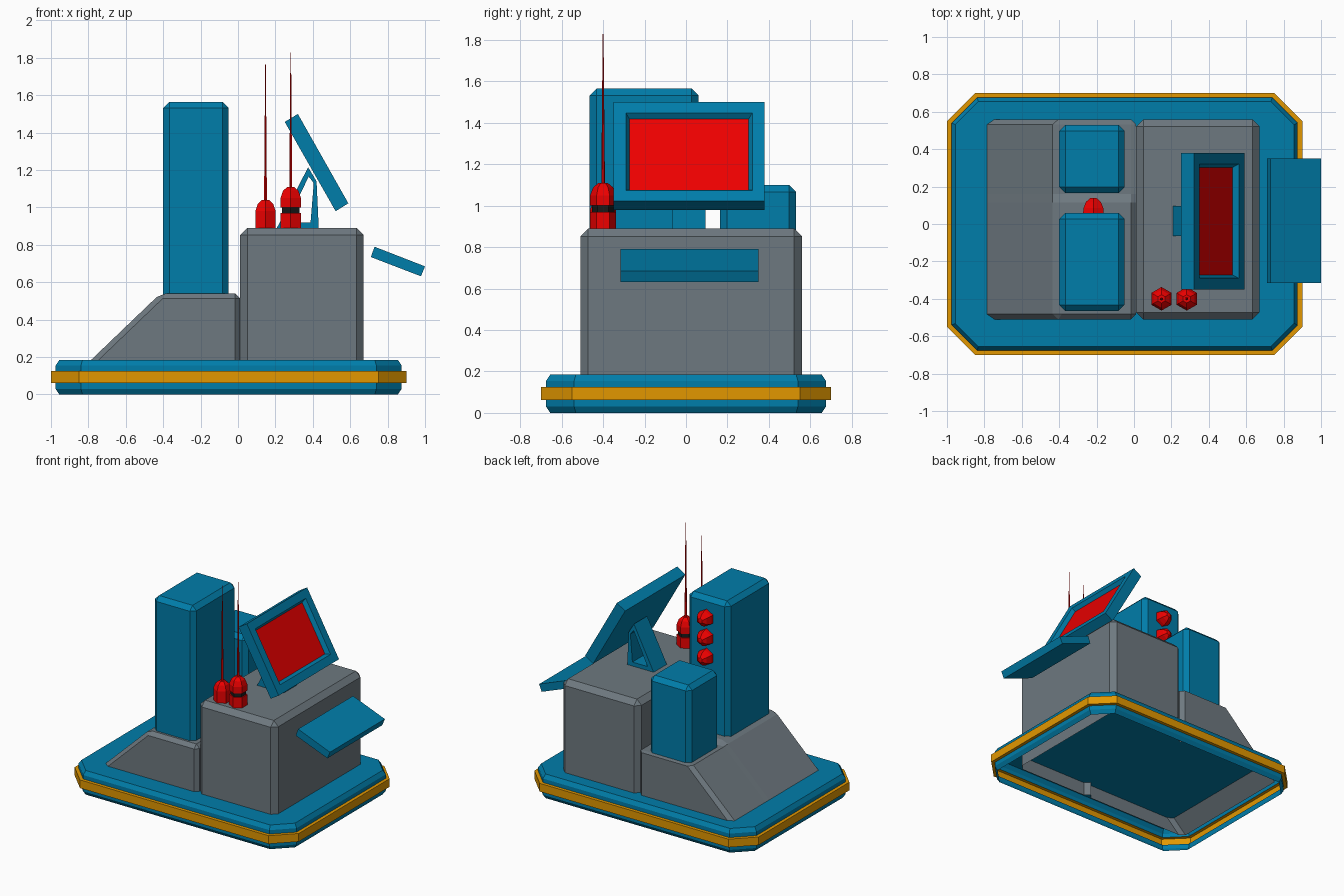
import bpy, bmesh, math
from mathutils import Matrix, Vector

if "Cube" in bpy.data.objects:
    bpy.data.objects.remove(bpy.data.objects["Cube"])


def material(name, rgb):
    m = bpy.data.materials.new(name)
    m.diffuse_color = (*rgb, 1)
    m.use_nodes = True
    m.node_tree.nodes["Principled BSDF"].inputs["Base Color"].default_value = m.diffuse_color
    return m


BLUE = material("blue", (0.0, 0.205, 0.40))
ORANGE = material("orange", (0.76, 0.31, 0.0))
RED = material("red", (0.85, 0.0, 0.0))
BLACK = material("black", (0.01, 0.01, 0.01))
GREY = material("grey", (0.155, 0.19, 0.215))


def finish(bm, name, *mats):
    bmesh.ops.remove_doubles(bm, verts=bm.verts, dist=1e-5)
    bmesh.ops.recalc_face_normals(bm, faces=bm.faces)
    me = bpy.data.meshes.new(name)
    bm.to_mesh(me)
    bm.free()
    ob = bpy.data.objects.new(name, me)
    bpy.context.collection.objects.link(ob)
    for m in mats:
        me.materials.append(m)
    return ob


def prism(profile, y0, y1):
    """Extrude an xz profile along y."""
    bm = bmesh.new()
    f = bm.faces.new([bm.verts.new((x, y0, z)) for x, z in profile])
    ext = bmesh.ops.extrude_face_region(bm, geom=[f])["geom"]
    moved = [v for v in ext if isinstance(v, bmesh.types.BMVert)]
    bmesh.ops.translate(bm, verts=moved, vec=(0, y1 - y0, 0))
    if f.is_valid and len(bm.faces) == len(profile) + 1:
        bm.faces.new([v for v in bm.verts if abs(v.co.y - y0) < 1e-6])
    bmesh.ops.recalc_face_normals(bm, faces=bm.faces)
    return bm


def block(profile, y0, y1, bevel):
    """Chamfered block with an open underside."""
    bm = prism(profile, y0, y1)
    bottom = [f for f in bm.faces if f.normal.z < -0.9]
    bmesh.ops.delete(bm, geom=bottom, context='FACES')
    edges = [e for e in bm.edges if len(e.link_faces) == 2]
    bmesh.ops.bevel(bm, geom=edges, offset=bevel, offset_type='OFFSET',
                    segments=1, affect='EDGES', clamp_overlap=True)
    return bm


def cut(bm, co, no):
    bmesh.ops.bisect_plane(bm, geom=bm.verts[:] + bm.edges[:] + bm.faces[:],
                           plane_co=co, plane_no=no)


def open_joint(bm):
    """Remove the wall below deck level where the two housings meet."""
    cut(bm, (0, 0, 0.185), (0, 0, 1))
    gone = [f for f in bm.faces if f.calc_center_median().z < 0.185
            and abs(f.calc_center_median().x - 0.012) < 0.005]
    bmesh.ops.delete(bm, geom=gone, context='FACES')


def rect(x0, x1, z0, z1):
    return [(x0, z0), (x1, z0), (x1, z1), (x0, z1)]


def skin(bm, rings):
    faces = []
    for a, b in zip(rings, rings[1:]):
        for i in range(len(a)):
            j = (i + 1) % len(a)
            faces.append(bm.faces.new((a[i], a[j], b[j], b[i])))
    return faces


def octagon(bm, z, inset):
    hx, hy, c = 0.95 - inset, 0.70 - inset, 0.15 - 0.586 * inset
    pts = [(hx, hy - c), (hx - c, hy), (c - hx, hy), (-hx, hy - c),
           (-hx, c - hy), (c - hx, -hy), (hx - c, -hy), (hx, c - hy)]
    return [bm.verts.new((x - 0.05, y, z)) for x, y in pts]


def lathe(name, profile, mat, matrix):
    """Six-sided revolved part from (radius, height) pairs."""
    bm = bmesh.new()
    rings = [[bm.verts.new((r * math.sin(i * math.pi / 3), r * math.cos(i * math.pi / 3), z))
              for i in range(6)] for r, z in profile]
    skin(bm, rings)
    bmesh.ops.transform(bm, matrix=matrix, verts=bm.verts)
    return finish(bm, name, mat)


# Base: hollow octagonal plinth, orange band is part of its wall
bm = bmesh.new()
rings = [octagon(bm, z, d) for z, d in
         ((0, 0.045), (0.03, 0.025), (0.0625, 0.025), (0.0625, 0), (0.125, 0),
          (0.125, 0.025), (0.155, 0.025), (0.185, 0.045))]
for i, f in enumerate(skin(bm, rings)):
    f.material_index = 1 if 2 <= i // 8 <= 4 else 0
bm.faces.new(rings[-1])
finish(bm, "base", BLUE, ORANGE)

# Wedge housing, its rear deck stepped slightly down
bm = block([(-0.895, 0.08), (0.012, 0.08), (0.012, 0.54), (-0.415, 0.54)], -0.51, 0.56, 0.028)
open_joint(bm)
for y in (0.115, 0.16):
    cut(bm, (0, y, 0), (0, 1, 0))
for v in bm.verts:
    if v.co.y > 0.155:
        v.co.z = min(v.co.z, 0.517)
finish(bm, "wedge_housing", GREY)

# Main housing
bm = block(rect(0.012, 0.672, 0.08, 0.89), -0.51, 0.56, 0.038)
open_joint(bm)
finish(bm, "main_housing", GREY)

# Towers
finish(block(rect(-0.40, -0.05, 0.51, 1.565), -0.465, 0.06, 0.033), "tall_tower", BLUE)
finish(block(rect(-0.40, -0.05, 0.51, 1.10), 0.165, 0.53, 0.033), "short_tower", BLUE)

# Red lamps on the back of the tall tower
for i in range(3):
    m = Matrix.Translation((-0.217, 0.055, 1.112 + 0.15 * i)) @ Matrix.Rotation(-math.pi / 2, 4, 'X')
    lathe(f"tower_lamp_{i + 1}",
          [(0.064, 0), (0.061, 0.03), (0.046, 0.063), (0.02, 0.083), (0, 0.085)], RED, m)

# Antennas with domed feet
for i, (x, top, tip) in enumerate(((0.147, 1.04, 1.765), (0.282, 1.11, 1.828))):
    m = Matrix.Translation((x, -0.40, 0))
    dome = [(0.063, top - 0.06), (0.048, top - 0.022), (0.022, top), (0, top)]
    if i == 0:
        lathe("antenna_foot_1", [(0.063, 0.88)] + dome, RED, m)
    else:
        lathe("antenna_foot_2", [(0.063, 0.88), (0.063, 0.97), (0, 0.97)], RED, m)
        lathe("antenna_collar", [(0.054, 0.965), (0.054, 1.005)], BLACK, m)
        lathe("antenna_cap", [(0, 1.0), (0.063, 1.0)] + dome, RED, m)
    lathe(f"antenna_rod_{i + 1}", [(0.009, top - 0.01), (0.002, tip), (0, tip)], RED, m)

# Tilted screen with recessed red display
bm = prism([(0.25, 1.457), (0.32, 1.50), (0.59, 1.022), (0.522, 0.98)], -0.35, 0.38)
n = Vector((0.87, 0, 0.49))
face = max(bm.faces, key=lambda f: f.normal.dot(n))
bmesh.ops.inset_individual(bm, faces=[face], thickness=0.06, use_even_offset=True)
bmesh.ops.inset_individual(bm, faces=[face], thickness=0.018, depth=-0.03, use_even_offset=True)
face.material_index = 1
finish(bm, "screen", BLUE, RED)

# Triangular screen stand with open middle
bm = bmesh.new()
outer = [(0.205, 0.885), (0.432, 0.885), (0.42, 1.14), (0.375, 1.215)]
inner = [(0.26, 0.92), (0.388, 0.92), (0.405, 1.13), (0.378, 1.165)]
rings = [[bm.verts.new((x, y, z)) for x, z in p] for p, y in
         ((outer, -0.065), (outer, 0.095), (inner, 0.095), (inner, -0.065))]
skin(bm, rings + rings[:1])
finish(bm, "screen_stand", BLUE)

# Sloping side shelf
finish(prism([(0.73, 0.79), (1.0, 0.685), (0.978, 0.632), (0.71, 0.735)], -0.315, 0.35),
       "side_shelf", BLUE)
